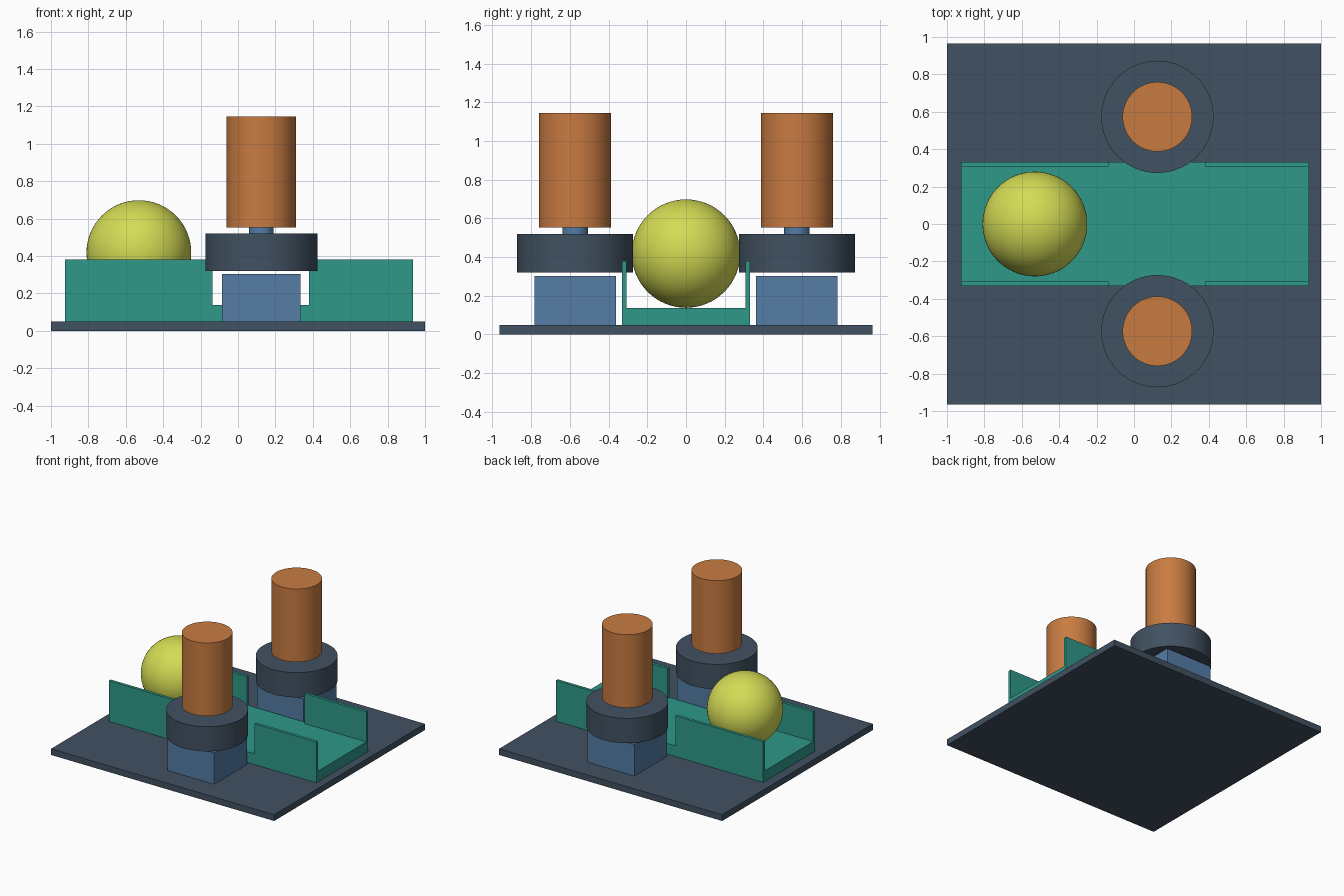
import bpy, math

if "Cube" in bpy.data.objects:
    bpy.data.objects.remove(bpy.data.objects["Cube"])


def material(name, r, g, b):
    """Flat colour from 0-255 display values."""
    def lin(c):
        c /= 255
        return c / 12.92 if c <= 0.04045 else ((c + 0.055) / 1.055) ** 2.4
    m = bpy.data.materials.new(name)
    m.diffuse_color = (lin(r), lin(g), lin(b), 1)
    m.use_nodes = True
    m.node_tree.nodes["Principled BSDF"].inputs["Base Color"].default_value = m.diffuse_color
    return m


SLATE = material("slate", 65, 81, 97)
TEAL = material("teal", 46, 152, 137)
BLUE = material("steel blue", 85, 125, 166)
ORANGE = material("copper orange", 200, 123, 65)
YELLOW = material("ball yellow", 212, 219, 84)


def finish(name, mat, smooth=False):
    o = bpy.context.object
    o.name = name
    o.data.materials.append(mat)
    if smooth:
        bpy.ops.object.shade_smooth_by_angle(angle=math.radians(35))
    return o


def box(name, mat, x, y, z):
    """Box from (min, max) pairs."""
    bpy.ops.mesh.primitive_cube_add(size=1, location=[(a + b) / 2 for a, b in (x, y, z)])
    bpy.context.object.scale = [b - a for a, b in (x, y, z)]
    bpy.ops.object.transform_apply(location=False, rotation=False, scale=True)
    return finish(name, mat)


def cylinder(name, mat, r, x, y, z0, z1):
    bpy.ops.mesh.primitive_cylinder_add(vertices=64, radius=r, depth=z1 - z0,
                                        location=(x, y, (z0 + z1) / 2))
    return finish(name, mat, True)


# Base plate and feed channel floor
box("base_plate", SLATE, (-1, 1), (-0.965, 0.965), (0, 0.05))
box("channel_floor", TEAL, (-0.925, 0.935), (-0.332, 0.332), (0.05, 0.137))

# Ball resting in the channel
bpy.ops.mesh.primitive_uv_sphere_add(segments=64, ring_count=32, radius=0.28,
                                     location=(-0.53, 0, 0.418))
finish("ball", YELLOW, True)

WX, WY = 0.125, 0.573  # wheel axis
for side, s in (("front", -1), ("back", 1)):
    # Channel walls, left open beside the wheel
    for end, x in (("left", (-0.925, -0.137)), ("right", (0.38, 0.935))):
        box(f"{side}_{end}_wall", TEAL, x, sorted((s * 0.308, s * 0.332)), (0.137, 0.38))
    # Wheel block, wheel, shaft and motor
    box(f"{side}_block", BLUE, (WX - 0.21, WX + 0.21),
        (s * WY - 0.21, s * WY + 0.21), (0.05, 0.303))
    cylinder(f"{side}_wheel", SLATE, 0.3, WX, s * WY, 0.32, 0.52)
    cylinder(f"{side}_shaft", BLUE, 0.066, WX, s * WY, 0.40, 0.56)
    cylinder(f"{side}_motor", ORANGE, 0.186, WX, s * WY, 0.553, 1.145)
